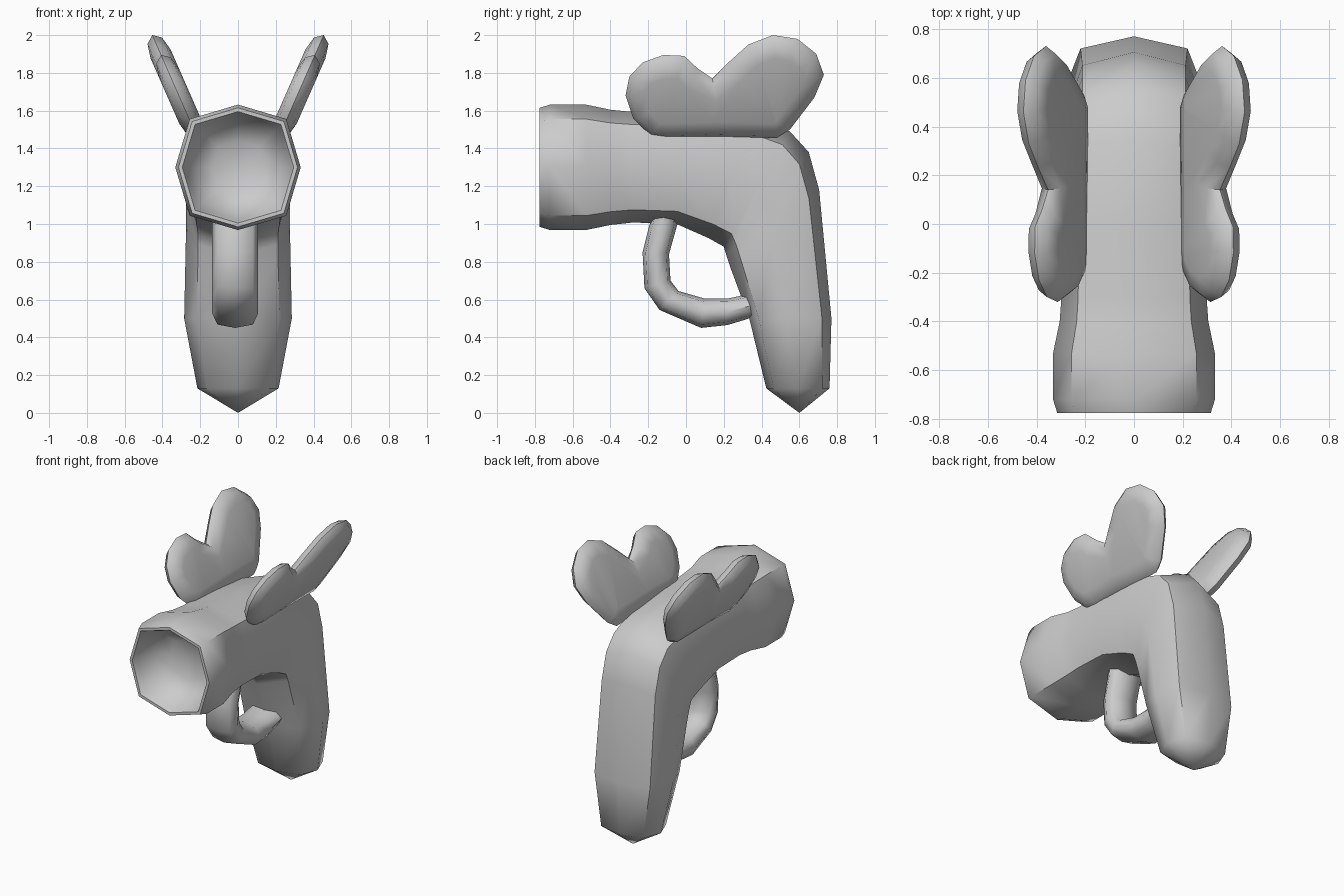
import bpy, bmesh, math
from mathutils import Vector

if "Cube" in bpy.data.objects:
    bpy.data.objects.remove(bpy.data.objects["Cube"])


def finish(name, rings, angle=55, start_tip=None, end_tip=None):
    """Skin a list of equal-sized point rings, closing each end with a fan or a cap."""
    bm = bmesh.new()
    loops = [[bm.verts.new(p) for p in ring] for ring in rings]
    n = len(loops[0])
    for a, b in zip(loops, loops[1:]):
        for i in range(n):
            j = (i + 1) % n
            bm.faces.new((a[i], a[j], b[j], b[i]))
    for loop, tip in ((loops[0], start_tip), (loops[-1], end_tip)):
        if tip is None:
            bm.faces.new(loop)
        else:
            v = bm.verts.new(tip)
            for i in range(n):
                bm.faces.new((loop[i], loop[(i + 1) % n], v))
    bmesh.ops.triangulate(bm, faces=[f for f in bm.faces if len(f.verts) > 4])
    bmesh.ops.recalc_face_normals(bm, faces=bm.faces)
    mesh = bpy.data.meshes.new(name)
    bm.to_mesh(mesh)
    bm.free()
    ob = bpy.data.objects.new(name, mesh)
    bpy.context.collection.objects.link(ob)
    bpy.ops.object.select_all(action='DESELECT')
    ob.select_set(True)
    bpy.context.view_layer.objects.active = ob
    bpy.ops.object.shade_smooth_by_angle(angle=math.radians(angle))
    return ob


def section(top, bottom, hw, cx=0.0):
    """Slightly full octagon between two (y, z) points, hw wide to each side."""
    t, b = Vector((0, *top)), Vector((0, *bottom))
    mid, up = (t + b) / 2, (t - b) / 2
    ring = []
    for k in range(8):
        a = k * math.pi / 4
        f = 1.09 if k % 2 else 1.0
        ring.append(mid + up * math.cos(a) * f + Vector((cx + hw * math.sin(a) * f, 0, 0)))
    return ring


# Barrel and grip: bowl inside the muzzle, then barrel, bend and grip
def muzzle(y, r):
    return section((y, 1.3 + r), (y, 1.3 - r), r)


body = [muzzle(-0.56, 0.14), muzzle(-0.61, 0.23), muzzle(-0.74, 0.28),
        muzzle(-0.775, 0.295), muzzle(-0.775, 0.315), muzzle(-0.72, 0.332),
        muzzle(-0.53, 0.332), muzzle(-0.4, 0.305)]
body += [section(*s) for s in (
    ((-0.3, 1.595), (-0.28, 1.008), 0.297),
    ((-0.02, 1.585), (-0.05, 1.0), 0.295),
    ((0.35, 1.56), (0.12, 0.925), 0.285),
    ((0.55, 1.49), (0.2, 0.88), 0.275),
    ((0.65, 1.38), (0.215, 0.83), 0.275),
    ((0.705, 1.18), (0.235, 0.77), 0.275),
    ((0.77, 0.5), (0.335, 0.5), 0.285),
    ((0.76, 0.13), (0.425, 0.13), 0.215))]
finish("barrel_and_grip", body, start_tip=(0, -0.54, 1.3), end_tip=(0, 0.6, 0.0))

# Trigger guard: flattened tube hooked from barrel to grip
guard = [section(inner, outer, 0.122, -0.015) for outer, inner in (
    ((-0.17, 1.06), (-0.06, 1.07)), ((-0.195, 0.99), (-0.045, 1.0)),
    ((-0.23, 0.85), (-0.09, 0.84)), ((-0.22, 0.66), (-0.082, 0.7)),
    ((-0.14, 0.545), (-0.04, 0.645)), ((0.08, 0.45), (0.1, 0.605)),
    ((0.22, 0.465), (0.22, 0.605)), ((0.4, 0.52), (0.38, 0.64)))]
finish("trigger_guard", guard)

# Ears: puffed two-lobed plates leaning outward
outline = [Vector(p) for p in (
    (-0.19, 1.47), (-0.28, 1.56), (-0.32, 1.68), (-0.3, 1.78), (-0.23, 1.855),
    (-0.12, 1.895), (-0.01, 1.89), (0.06, 1.825), (0.14, 1.77), (0.23, 1.86),
    (0.33, 1.95), (0.46, 2.0), (0.59, 1.98), (0.69, 1.9), (0.73, 1.79),
    (0.68, 1.67), (0.55, 1.5), (0.48, 1.455), (0.14, 1.46), (-0.1, 1.455))]
lean = 0.44
normal = Vector((1, 0, -lean)).normalized()


def ear_ring(inset, offset):
    ring = []
    for i, p in enumerate(outline):
        d = (outline[(i + 1) % len(outline)] - outline[i - 1]).normalized()
        q = p + Vector((d.y, -d.x)) * inset
        ring.append(Vector((0.225 + (q.y - 1.48) * lean, q.x, q.y)) + normal * offset)
    return ring


ear = finish("ears", [ear_ring(i, o) for i, o in (
    (0.1, -0.058), (0.03, -0.042), (0, 0), (0.03, 0.042), (0.1, 0.058))])
mirror = ear.modifiers.new("mirror", 'MIRROR')
mirror.use_axis = (True, False, False)
